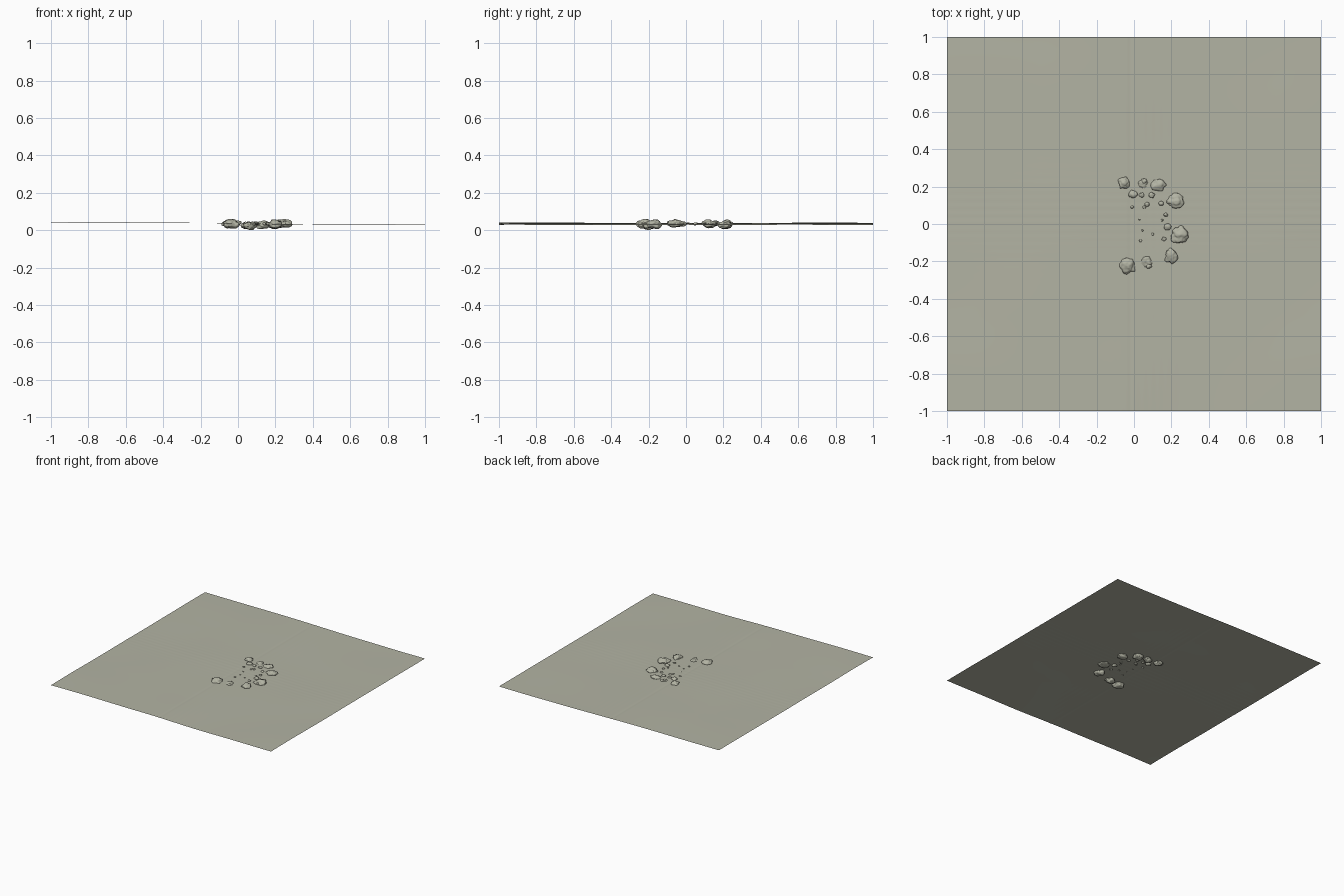
import bpy
import bmesh
from math import sin, exp, tanh
from mathutils import Vector, noise

cube = bpy.data.objects.get("Cube")
if cube:
    bpy.data.objects.remove(cube, do_unlink=True)

# One stone-grey material for ground and rocks
stone = bpy.data.materials.new("stone_grey")
stone.use_nodes = True
colour = (0.45, 0.455, 0.37, 1)
stone.diffuse_color = colour
bsdf = stone.node_tree.nodes["Principled BSDF"]
bsdf.inputs["Base Color"].default_value = colour
bsdf.inputs["Roughness"].default_value = 0.9


def finish(bm, name):
    mesh = bpy.data.meshes.new(name)
    bm.to_mesh(mesh)
    bm.free()
    mesh.materials.append(stone)
    for poly in mesh.polygons:
        poly.use_smooth = True
    obj = bpy.data.objects.new(name, mesh)
    bpy.context.collection.objects.link(obj)
    return obj


def ground_height(x, y):
    # High on one side, lower on the other, with soft undulation
    z = 0.034 - 0.005 * tanh(4 * (x - 0.1))
    z += 0.003 * noise.noise(Vector((x * 2, y * 2, 5)))
    # Faint ripples and a narrow crease crossing near the rocks
    z += 0.0002 * sin(y * 150) * exp(-((y - 0.05) / 0.16) ** 2)
    z += 0.0001 * sin(x * 150) * exp(-((x - 0.08) / 0.1) ** 2)
    z -= 0.0015 * exp(-((x + 0.02) / 0.008) ** 2)
    return z


def rock(name, x, y, rx, ry, low, high, detail, seed):
    bm = bmesh.new()
    bmesh.ops.create_icosphere(bm, subdivisions=detail, radius=1)
    for v in bm.verts:
        n = v.co.normalized()
        lump = noise.noise(n * 1.3 + Vector((seed * 7.3, 0, 0)))
        chip = noise.noise(n * 3 + Vector((0, seed * 5.1, 0)))
        v.co = n * (1 + 0.3 * lump + 0.14 * chip)
    # Fit the lumpy shape to its footprint and height
    centre = (x, y, (low + high) / 2)
    half = (rx, ry, (high - low) / 2)
    for axis in range(3):
        values = [v.co[axis] for v in bm.verts]
        a, b = min(values), max(values)
        for v in bm.verts:
            t = (v.co[axis] - a) / (b - a) * 2 - 1
            v.co[axis] = centre[axis] + half[axis] * t
    finish(bm, name)


# Ground sheet
bm = bmesh.new()
bmesh.ops.create_grid(bm, x_segments=240, y_segments=240, size=1)
for v in bm.verts:
    v.co.z = ground_height(v.co.x, v.co.y)
finish(bm, "ground_sheet")

# Ring of large rocks: x, y, half width, half depth, bottom, top
large = [
    (-.055, .22, .034, .033, .012, .058),
    (.045, .215, .033, .03, .006, .044),
    (.13, .205, .043, .035, .005, .051),
    (.22, .125, .047, .042, .01, .058),
    (.245, -.055, .047, .047, .014, .06),
    (.2, -.17, .036, .043, .005, .058),
    (.065, -.2, .037, .034, 0, .046),
    (-.035, -.225, .043, .045, .008, .06),
]
for i, spec in enumerate(large):
    rock(f"large_rock_{i + 1}", *spec, 4, i + 1)

# Scattered pebbles: x, y, radius
pebbles = [
    (-.005, .16, .024), (.04, .155, .015), (.095, .155, .017),
    (.145, .11, .014), (.07, .105, .014), (.17, .05, .012),
    (.18, -.015, .02), (.16, -.08, .013), (.1, -.055, .008),
    (.045, -.035, .006), (.035, -.09, .008), (.03, .025, .006),
    (-.01, .09, .009), (.055, .09, .009), (.15, .02, .007),
    (.08, -.225, .016), (.055, .23, .016),
]
for i, (x, y, r) in enumerate(pebbles):
    z = ground_height(x, y)
    rock(f"pebble_{i + 1}", x, y, r, r * 0.9, z - r * 0.7, z + r * 0.7, 3, i + 20)
